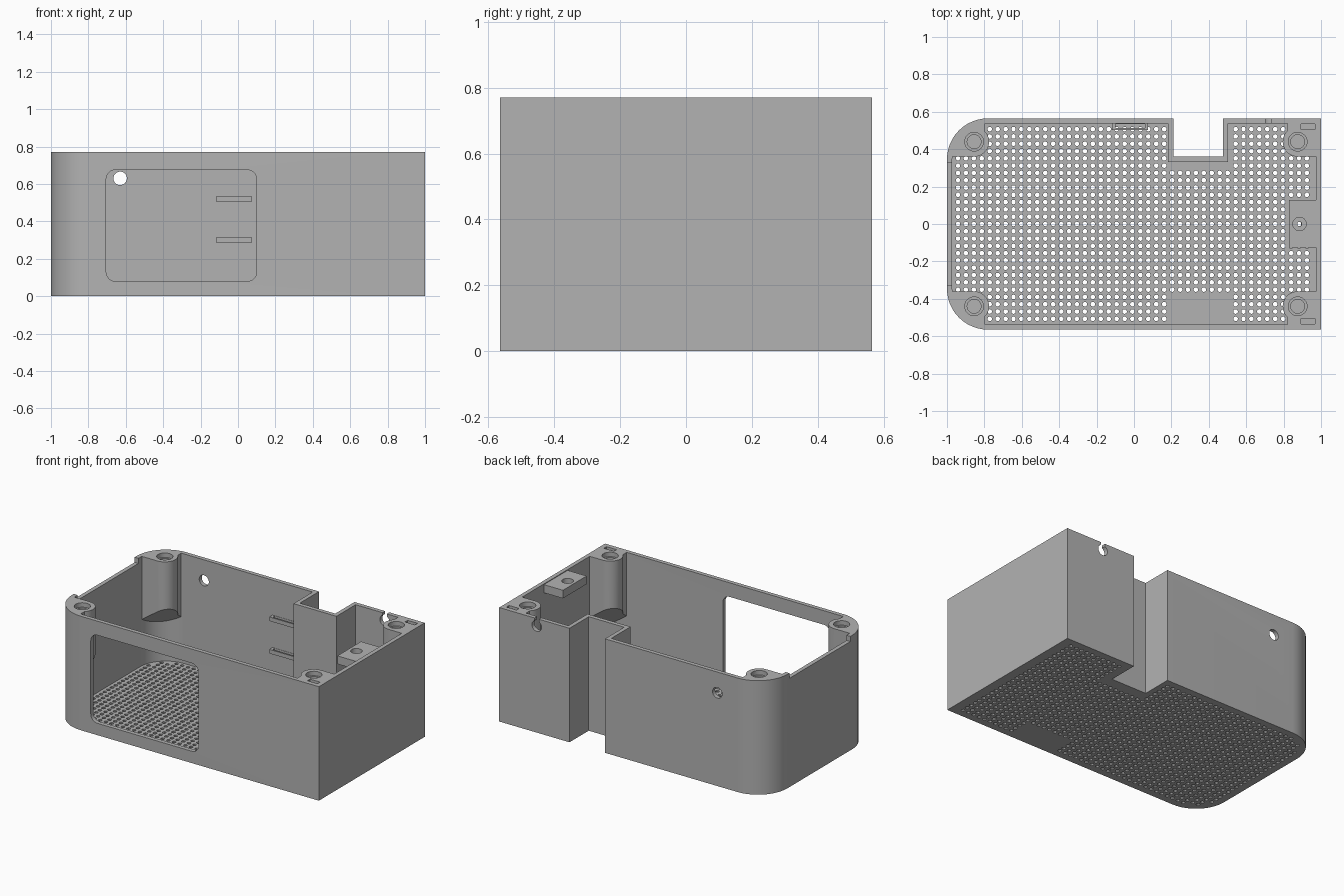
import bpy, bmesh
from math import sin, cos, pi, radians
from mathutils import Vector, Matrix

old = bpy.data.objects.get("Cube")
if old:
    bpy.data.objects.remove(old, do_unlink=True)

H, FLOOR, WALL = 0.77, 0.03, 0.028
HX, HY, R = 1.0, 0.565, 0.22

grey = bpy.data.materials.new("plain grey")
grey.use_nodes = True
colour = (0.45, 0.45, 0.45, 1)
grey.diffuse_color = colour
grey.node_tree.nodes["Principled BSDF"].inputs["Base Color"].default_value = colour


def arc(cx, cy, r, a0, a1, n=12):
    angles = [radians(a0 + (a1 - a0) * i / n) for i in range(n + 1)]
    return [(cx + r * cos(a), cy + r * sin(a)) for a in angles]


def rect(x0, x1, y0, y1):
    return [(x0, y0), (x1, y0), (x1, y1), (x0, y1)]


def circle(x, y, r, n=32):
    return arc(x, y, r, 0, 360 - 360 / n, n - 1)


def prism(name, pts, a, b, along_y=False):
    """Extrude an outline from a to b, along z or (for x,z outlines) along y."""
    bm = bmesh.new()
    place = (lambda p, h: (p[0], h, p[1])) if along_y else (lambda p, h: (p[0], p[1], h))
    face = bm.faces.new([bm.verts.new(place(p, a)) for p in pts])
    new = bmesh.ops.extrude_face_region(bm, geom=[face])["geom"]
    shift = (0, b - a, 0) if along_y else (0, 0, b - a)
    bmesh.ops.translate(bm, vec=shift, verts=[v for v in new if isinstance(v, bmesh.types.BMVert)])
    bmesh.ops.recalc_face_normals(bm, faces=bm.faces)
    return finish(name, bm)


def finish(name, bm):
    me = bpy.data.meshes.new(name)
    bm.to_mesh(me)
    bm.free()
    ob = bpy.data.objects.new(name, me)
    bpy.context.collection.objects.link(ob)
    me.materials.append(grey)
    return ob


def boolean(ob, cutter, operation="DIFFERENCE", keep=False):
    mod = ob.modifiers.new("cut", "BOOLEAN")
    mod.object, mod.operation, mod.solver = cutter, operation, "MANIFOLD"
    bpy.context.view_layer.objects.active = ob
    bpy.ops.object.modifier_apply(modifier=mod.name)
    if not keep:
        bpy.data.objects.remove(cutter, do_unlink=True)


def cut(ob, pts, a, b, along_y=False):
    boolean(ob, prism("cutter", pts, a, b, along_y))


def outline(t):
    """Plan of the case, inset by t: two round corners and a notch in the back."""
    x, y, r = HX - t, HY - t, R - t
    return (arc(-HX + R, -HY + R, r, 180, 270) + [(x, -y), (x, y)]
            + [(0.475 + t, y), (0.475 + t, 0.36 - t), (0.21 - t, 0.36 - t), (0.21 - t, y)]
            + arc(-HX + R, HY - R, r, 90, 180))


# Case shell with its cavity
shell = prism("case_shell", outline(0), 0, H)
cavity = prism("cavity_helper", outline(WALL), FLOOR, H + 0.1)
boolean(shell, cavity, keep=True)

# Round-cornered window in the front wall
win = (arc(0.05, 0.625, 0.05, 0, 90, 6) + arc(-0.655, 0.625, 0.05, 90, 180, 6)
       + arc(-0.655, 0.13, 0.05, 180, 270, 6) + arc(0.05, 0.13, 0.05, 270, 360, 6))
cut(shell, win, -0.6, -0.5, True)

# Round hole and open cable notch in the back wall, lowered right-hand end wall
cut(shell, circle(-0.63, 0.63, 0.036), 0.5, 0.6, True)
cut(shell, circle(0.72, 0.72, 0.036), 0.5, 0.6, True)
cut(shell, rect(0.704, 0.736, 0.72, 0.8), 0.5, 0.6, True)
cut(shell, rect(-1.1, -0.95, -0.325, 0.325), H - 0.035, H + 0.1)


# Vent holes in the floor
def vented(x, y):
    if 0.17 < x < 0.52 and (y > 0.31 or y < -0.355):
        return False
    dx, dy = -HX + R - x, abs(y) - HY + R
    return not (dx > 0 and dy > 0 and dx * dx + dy * dy > (R - 0.045) ** 2)


bm = bmesh.new()
for i in range(45):
    for j in range(27):
        x, y = -0.941 + i * 0.0424, -0.507 + j * 0.039
        if vented(x, y):
            bmesh.ops.create_cone(bm, cap_ends=True, segments=10, radius1=0.0125,
                                  radius2=0.0125, depth=0.1,
                                  matrix=Matrix.Translation((x, y, 0.01)))
boolean(shell, finish("vent_cutter", bm))

# Corner screw posts, with undersides sloping into the corners
posts = []
for sx, px, end in ((-1, 0.855, "right"), (1, 0.875, "left")):
    for sy, side in ((-1, "front"), (1, "back")):
        py, far = 0.44, 1.1
        # drawn inward along +u and +v, from the post centre
        plan = ([(-far, -far), (0.055, -far), (0.055, -0.1)]
                + arc(0, 0, 0.08, -46, 90, 18) + [(-far, 0.08)])
        pts = [(sx * (px - u), sy * (py - v)) for u, v in plan]
        post = prism(f"{side}_{end}_screw_post", pts, 0.04, H)
        boolean(post, cavity, "INTERSECT", keep=True)
        inward = Vector((-sx, -sy, 0)).normalized()
        centre = Vector((sx * px, sy * py, 0.37))
        bm = bmesh.new()
        bm.from_mesh(post.data)
        bmesh.ops.bisect_plane(bm, geom=bm.verts[:] + bm.edges[:] + bm.faces[:], plane_co=centre,
                               plane_no=inward - Vector((0, 0, 1)), clear_outer=True)
        bmesh.ops.holes_fill(bm, edges=[e for e in bm.edges if e.is_boundary])
        bmesh.ops.recalc_face_normals(bm, faces=bm.faces)
        bm.to_mesh(post.data)
        bm.free()
        cut(post, circle(centre.x, centre.y, 0.05), H - 0.03, H + 0.1)
        cut(post, circle(centre.x, centre.y, 0.037), 0.5, H)
        if sx > 0:
            # Small locating pocket beside the square corners
            y0, y1 = sorted((sy * 0.506, sy * 0.534))
            cut(post, rect(0.893, 0.968, y0, y1), H - 0.05, H + 0.1)
        posts.append(post)
bpy.data.objects.remove(cavity, do_unlink=True)

# Mounting tab on the left end wall
tab = prism("mounting_tab", rect(0.83, 0.975, -0.125, 0.128), 0.71, H - 0.005)
cut(tab, circle(0.885, 0, 0.036), 0.73, H + 0.1)
cut(tab, circle(0.885, 0, 0.012), 0.6, 0.75)

# Slotted cable-tie loops inside the back wall
loops = []
for name, z in (("upper_tie_loop", 0.507), ("lower_tie_loop", 0.288)):
    loop = prism(name, rect(-0.118, 0.075, 0.503, 0.545), z, z + 0.027)
    cut(loop, rect(-0.1, 0.058, 0.512, 0.535), z - 0.1, z + 0.1)
    loops.append(loop)

# Smooth the round walls, keep edges sharp
for ob in [shell, tab] + posts + loops:
    ob.data.shade_smooth()
    ob.data.set_sharp_from_angle(angle=radians(30))
